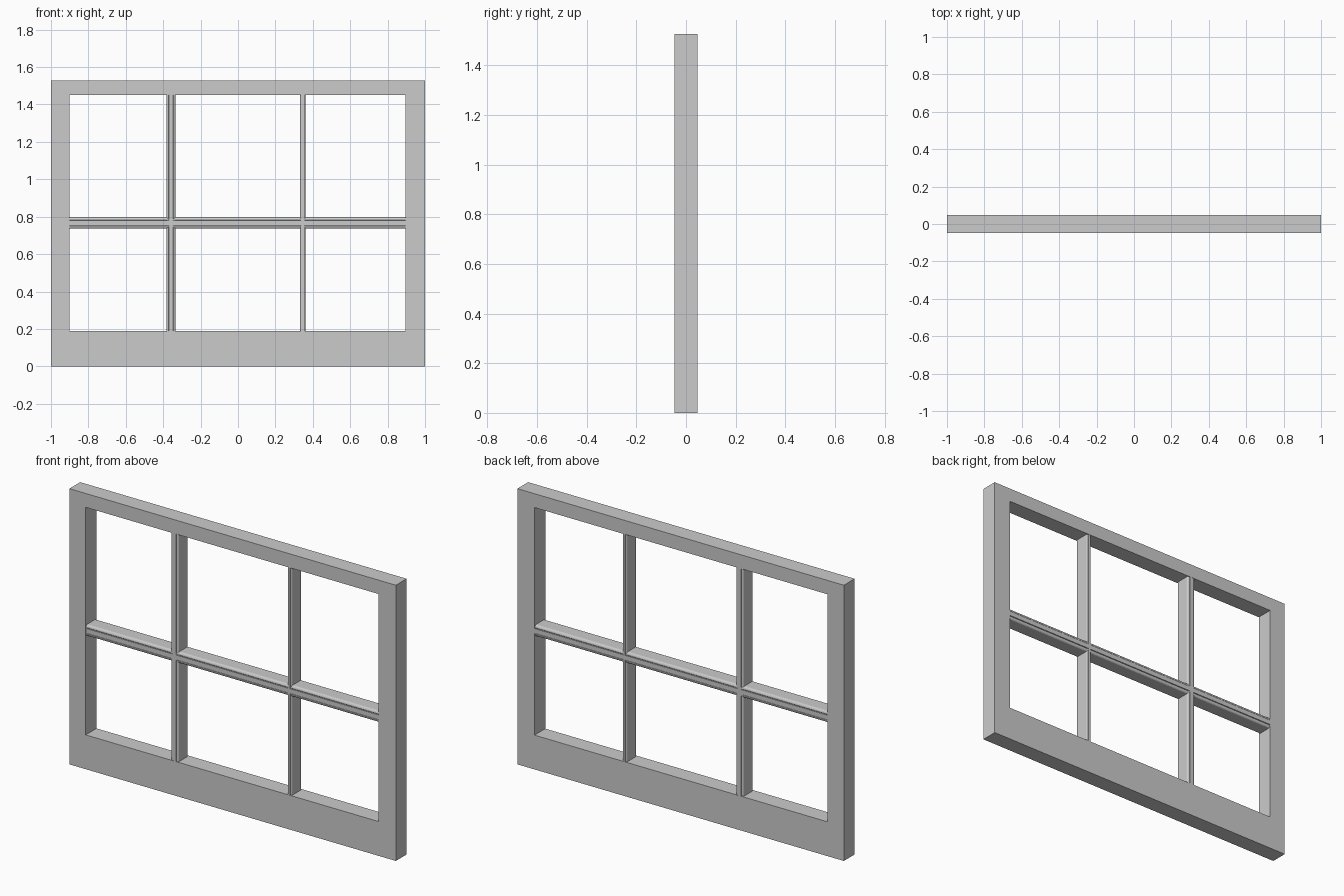
import bpy, bmesh, math
from mathutils import Vector

if "Cube" in bpy.data.objects:
    bpy.data.objects.remove(bpy.data.objects["Cube"])

D = 0.047           # half depth of the window
TOP = 1.527         # overall height


def finish(bm, name):
    bmesh.ops.recalc_face_normals(bm, faces=bm.faces)
    me = bpy.data.meshes.new(name)
    bm.to_mesh(me)
    bm.free()
    ob = bpy.data.objects.new(name, me)
    bpy.context.collection.objects.link(ob)
    return ob


def rect(x0, x1, z0, z1, y):
    return [(x0, y, z0), (x1, y, z0), (x1, y, z1), (x0, y, z1)]


# Outer sash frame: four mitred members in one ring
def sash_frame():
    bm = bmesh.new()
    loops = []
    for y in (-D, D):
        loops.append([bm.verts.new(p) for p in rect(-1, 1, 0, TOP, y)])
        loops.append([bm.verts.new(p) for p in rect(-0.9, 0.895, 0.19, 1.45, y)])
    of, inf, ob, inb = loops
    for a, b in ((of, inf), (ob, inb), (of, ob), (inf, inb)):
        for i in range(4):
            j = (i + 1) % 4
            bm.faces.new((a[i], a[j], b[j], b[i]))
    finish(bm, "sash_frame")


# Glazing bar section: narrow front fillet, quirk, rounded moulding, flat side
def bar_section(w):
    f = 0.42 * w
    quarter = [(f, -D + 0.0005), (f, -D + 0.006)]
    for i in range(5):
        a = math.radians(90 - 22.5 * i)
        quarter.append((f + 0.1 * w + (0.9 * w - f) * math.cos(a),
                        -0.033 - 0.011 * math.sin(a)))
    right = quarter + [(u, -v) for u, v in reversed(quarter)]
    return right + [(-u, v) for u, v in reversed(right)]


# Sweep the section straight along one axis
def glazing_bar(name, w, start, end):
    start, end = Vector(start), Vector(end)
    axis = (end - start).normalized()
    side = Vector((0, 1, 0)).cross(axis)
    bm = bmesh.new()
    rings = [[bm.verts.new(p + side * u + Vector((0, v, 0)))
              for u, v in bar_section(w)] for p in (start, end)]
    n = len(rings[0])
    for i in range(n):
        j = (i + 1) % n
        bm.faces.new((rings[0][i], rings[0][j], rings[1][j], rings[1][i]))
    for r in rings:
        bm.faces.new(r)
    finish(bm, name)


sash_frame()
glazing_bar("horizontal_glazing_bar", 0.031, (-0.907, 0, 0.767), (0.902, 0, 0.767))
# Vertical bars, the right one slimmer
for name, x, w in (("left_glazing_bar", -0.358, 0.024), ("right_glazing_bar", 0.346, 0.014)):
    glazing_bar(name, w, (x, 0, 0.183), (x, 0, 1.457))
